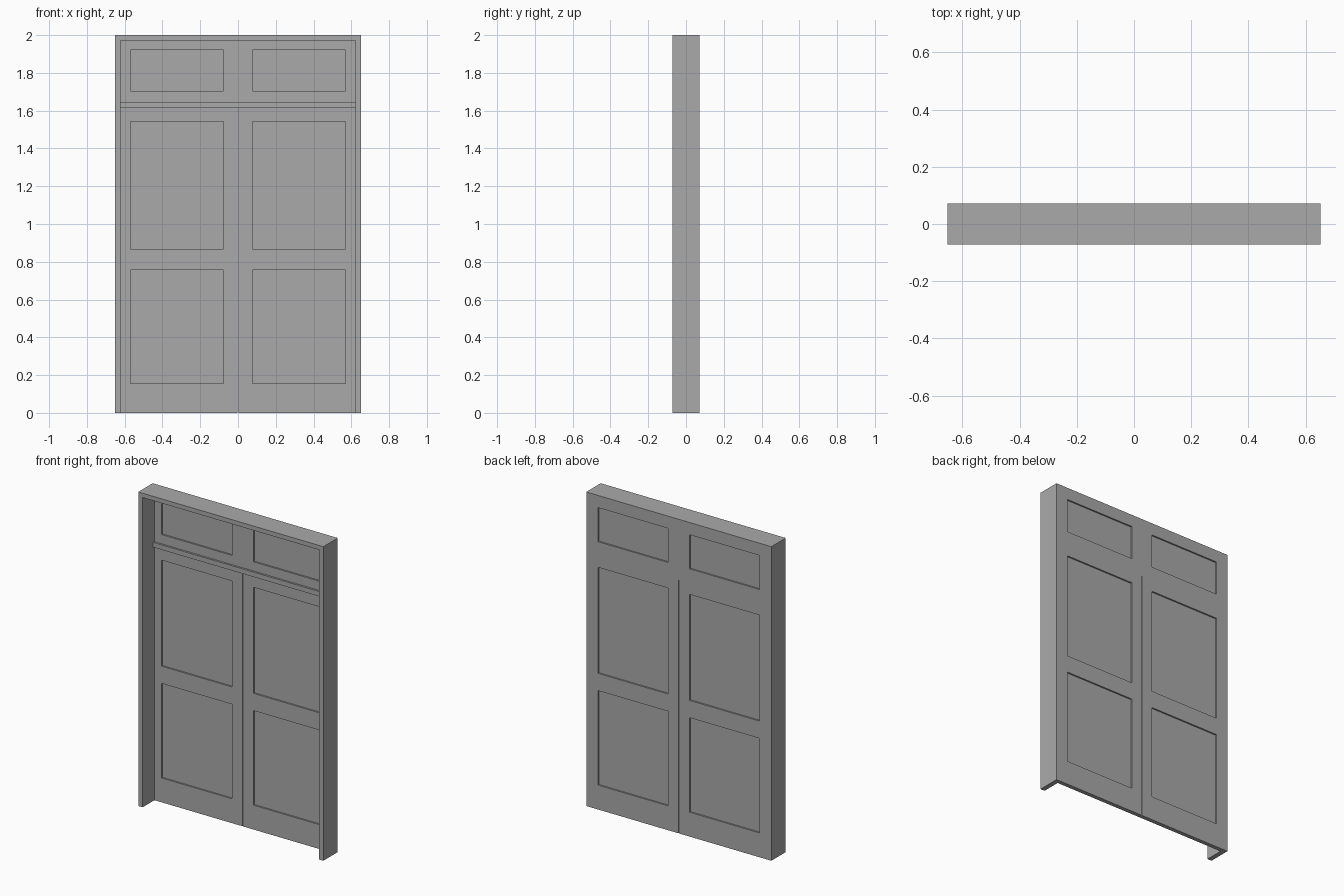
import bpy
import bmesh
from mathutils import Vector

if "Cube" in bpy.data.objects:
    bpy.data.objects.remove(bpy.data.objects["Cube"])

GREY = (0.4, 0.4, 0.4, 1)
grey = bpy.data.materials.new("plain grey")
grey.use_nodes = True
grey.diffuse_color = GREY
grey.node_tree.nodes["Principled BSDF"].inputs["Base Color"].default_value = GREY

HALF_W, HALF_D, HEIGHT = 0.652, 0.0725, 2.0
INNER_W, INNER_TOP = 0.621, 1.972
LEAF_FRONT = 0.046      # leaves sit flush with the back of the frame
BAR_BOTTOM, BAR_TOP = 1.615, 1.646
RECESS = 0.01
GAP = 0.002


def finish(bm, name):
    bmesh.ops.recalc_face_normals(bm, faces=bm.faces)
    mesh = bpy.data.meshes.new(name)
    bm.to_mesh(mesh)
    bm.free()
    mesh.materials.append(grey)
    obj = bpy.data.objects.new(name, mesh)
    bpy.context.collection.objects.link(obj)
    return obj


def box_mesh(x0, x1, y0, y1, z0, z1):
    bm = bmesh.new()
    bmesh.ops.create_cube(bm, size=1)
    low, high = Vector((x0, y0, z0)), Vector((x1, y1, z1))
    for v in bm.verts:
        v.co = [a + (b - a) * (c + 0.5) for a, b, c in zip(low, high, v.co)]
    return bm


def panelled_board(name, x0, x1, z0, z1, columns, rows):
    """Board with a sunken rectangle on both sides at each column and row."""
    bm = box_mesh(x0, x1, LEAF_FRONT, HALF_D, z0, z1)
    for axis, spans in ((Vector((1, 0, 0)), columns), (Vector((0, 0, 1)), rows)):
        for cut in (c for span in spans for c in span):
            bmesh.ops.bisect_plane(bm, geom=bm.verts[:] + bm.edges[:] + bm.faces[:],
                                   plane_co=axis * cut, plane_no=axis)

    def sunken(face):
        c = face.calc_center_median()
        return (abs(face.normal.y) > 0.9
                and any(a < c.x < b for a, b in columns)
                and any(a < c.z < b for a, b in rows))

    bm.normal_update()
    faces = [f for f in bm.faces if sunken(f)]
    for face in bmesh.ops.extrude_discrete_faces(bm, faces=faces)["faces"]:
        bmesh.ops.translate(bm, verts=face.verts, vec=face.normal * -RECESS)
    bmesh.ops.dissolve_limit(bm, angle_limit=0.01, verts=bm.verts, edges=bm.edges)
    return finish(bm, name)


# Door frame: one arch-shaped profile pushed through the wall depth
outline = [(-HALF_W, 0), (-HALF_W, HEIGHT), (HALF_W, HEIGHT), (HALF_W, 0),
           (INNER_W, 0), (INNER_W, INNER_TOP), (-INNER_W, INNER_TOP), (-INNER_W, 0)]
bm = bmesh.new()
profile = bm.faces.new([bm.verts.new((x, -HALF_D, z)) for x, z in outline])
pushed = bmesh.ops.extrude_face_region(bm, geom=[profile])["geom"]
bmesh.ops.translate(bm, verts=[g for g in pushed if isinstance(g, bmesh.types.BMVert)],
                    vec=(0, 2 * HALF_D, 0))
finish(bm, "door_frame")

# Bar between the doors and the top light
finish(box_mesh(-INNER_W, INNER_W, LEAF_FRONT - 0.012, HALF_D, BAR_BOTTOM, BAR_TOP),
       "transom_bar")

# Pair of door leaves
left_column, right_column = (0.076, 0.57), (-0.57, -0.076)
door_rows = [(0.155, 0.757), (0.867, 1.542)]
panelled_board("left_door", GAP, INNER_W, 0, BAR_BOTTOM, [left_column], door_rows)
panelled_board("right_door", -INNER_W, -GAP, 0, BAR_BOTTOM, [right_column], door_rows)

# Fixed panel over the doors
panelled_board("top_panel", -INNER_W, INNER_W, BAR_TOP, INNER_TOP,
               [right_column, left_column], [(1.705, 1.922)])
